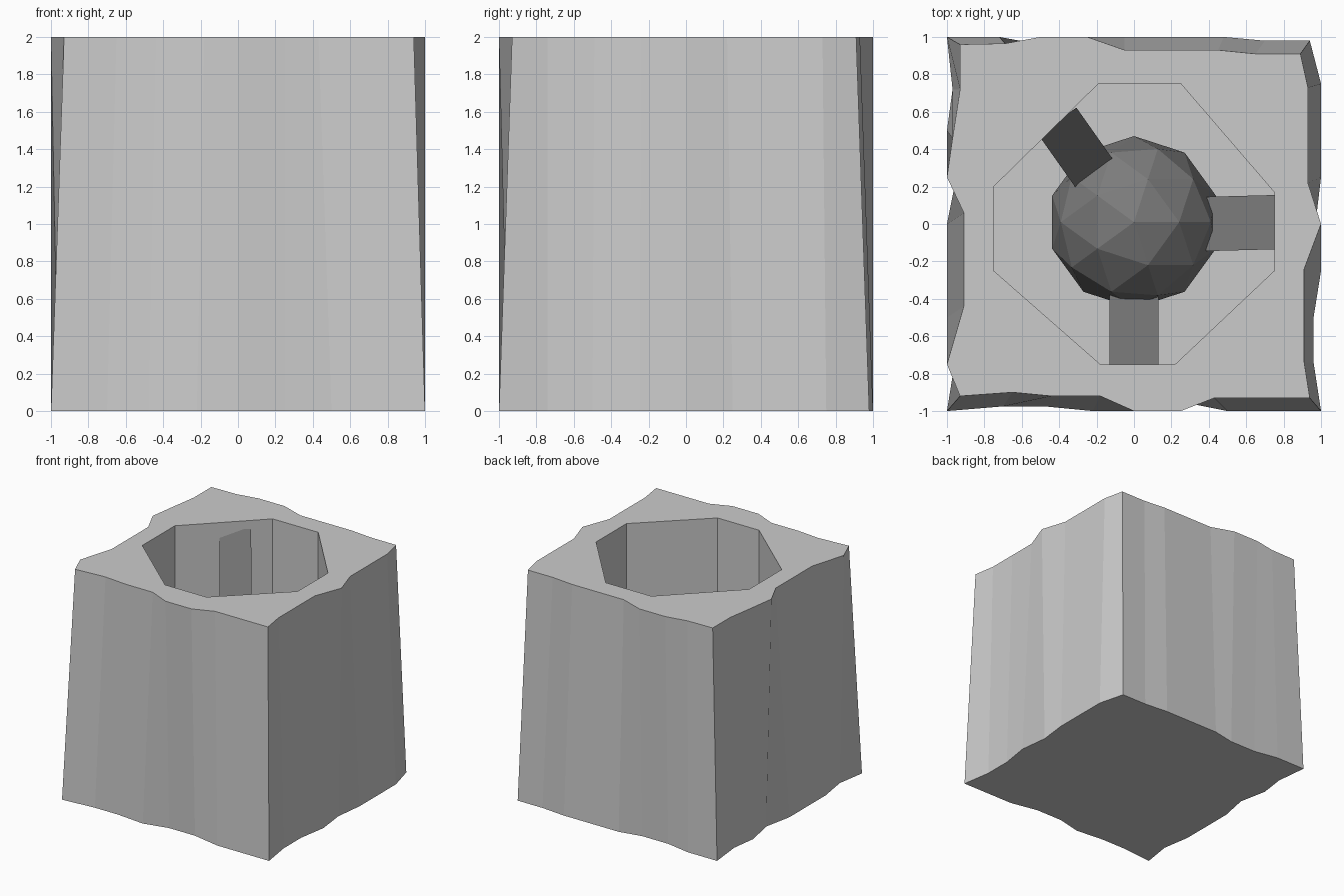
import bpy, bmesh
from mathutils import Vector

if "Cube" in bpy.data.objects:
    bpy.data.objects.remove(bpy.data.objects["Cube"])

# dark material for the suspended core and its struts
dark = bpy.data.materials.new("dark_grey")
dark.diffuse_color = (0.2, 0.2, 0.2, 1)
dark.use_nodes = True
dark.node_tree.nodes["Principled BSDF"].inputs["Base Color"].default_value = dark.diffuse_color


def finish(bm, name, mat=None):
    bmesh.ops.recalc_face_normals(bm, faces=bm.faces)
    me = bpy.data.meshes.new(name)
    bm.to_mesh(me)
    bm.free()
    ob = bpy.data.objects.new(name, me)
    bpy.context.collection.objects.link(ob)
    if mat:
        me.materials.append(mat)
    return ob


def ring(bm, pts, z):
    return [bm.verts.new((x, y, z)) for x, y in pts]


def walls(bm, a, b):
    n = len(a)
    for i in range(n):
        j = (i + 1) % n
        bm.faces.new((a[i], a[j], b[j], b[i]))


# rough outline of the block: top x, y, then bottom x, y
outline = [
    (-.93, -.92, -1, -1), (-.65, -.90, -.7, -.975), (-.44, -.92, -.48, -.975),
    (-.18, -.92, -.22, -1), (0, -1, 0, -.95), (.25, -1, .25, -.95),
    (.43, -.93, .5, -1), (.94, -.93, 1, -1),
    (.91, -.74, .96, -.74), (.91, -.49, .96, -.5), (.91, -.24, 1, -.25),
    (1, 0, .97, 0), (.93, .22, 1, .25), (.93, .73, 1, .75), (.89, .91, .94, .98),
    (.65, .91, .7, .98), (.45, .93, .48, 1), (-.05, .93, -.05, 1),
    (-.25, 1, -.25, .96), (-.5, 1, -.5, .96), (-.69, .965, -.72, 1),
    (-.93, .96, -1, 1),
    (-.93, .72, -.97, .72), (-.97, .46, -1, .5), (-1, .25, -.95, .25),
    (-.91, .06, -1, 0), (-.91, -.44, -1, -.5), (-1, -.75, -.96, -.75),
]
pit = [(-.19, .75), (-.75, .2), (-.75, -.25), (-.18, -.75),
       (.22, -.75), (.75, -.25), (.75, .17), (.25, .75)]

# hollow block with an eight-sided pit
bm = bmesh.new()
top = ring(bm, [p[:2] for p in outline], 2)
base = ring(bm, [p[2:] for p in outline], 0)
rim = ring(bm, pit, 2)
floor = ring(bm, pit, .25)
walls(bm, base, top)
walls(bm, rim, floor)
bm.faces.new(base)
bm.faces.new(floor)
edges = [bm.edges.get((r[i - 1], r[i])) for r in (top, rim) for i in range(len(r))]
bmesh.ops.triangle_fill(bm, edges=edges, use_beauty=True, normal=(0, 0, 1))
finish(bm, "stone_block")

# faceted ball in the pit
bpy.ops.mesh.primitive_ico_sphere_add(subdivisions=2, radius=.46, location=(0, .01, 1))
ball = bpy.context.object
ball.name = "core_ball"
ball.data.materials.append(dark)


# strut with vertical ends: centre line p to q, width w, vertical height h
def strut(name, p, q, w, h):
    p, q = Vector(p), Vector(q)
    d = q - p
    side = Vector((-d.y, d.x, 0)).normalized() * w / 2
    up = Vector((0, 0, h / 2))
    bm = bmesh.new()
    a, b = [[bm.verts.new(c + s * side + t * up)
             for s, t in ((-1, -1), (1, -1), (1, 1), (-1, 1))] for c in (p, q)]
    walls(bm, a, b)
    bm.faces.new(a)
    bm.faces.new(b)
    finish(bm, name, dark)


strut("right_strut", (.38, 0, 1), (.76, .01, 1), .29, .28)
strut("front_strut", (0, -.36, 1), (0, -.76, 1), .26, .28)
strut("upper_strut", (-.17, .21, .80), (-.41, .55, 1.63), .25, .6)
